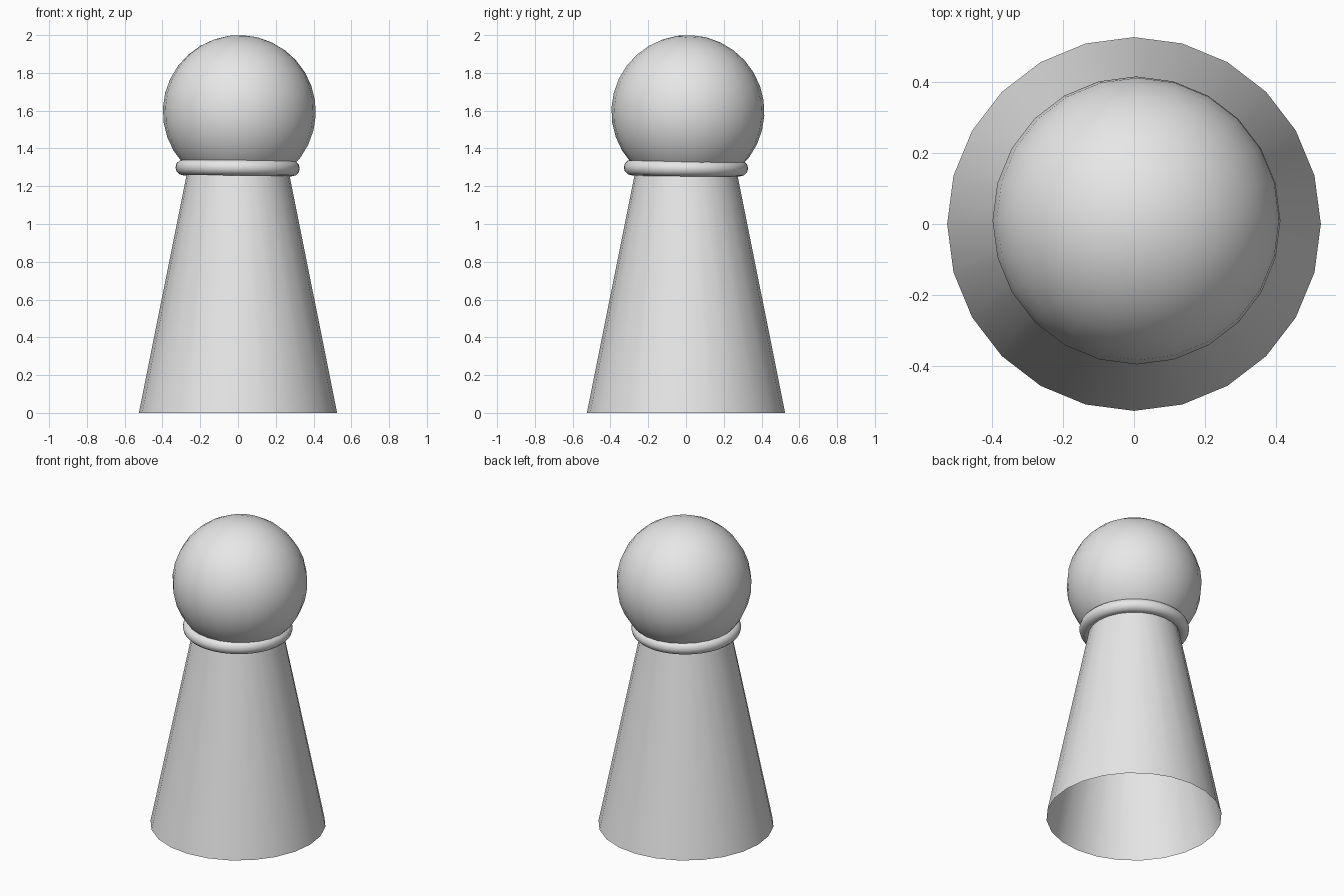
import bpy
import math

cube = bpy.data.objects.get("Cube")
if cube:
    bpy.data.objects.remove(cube, do_unlink=True)

# One plain grey for the whole pawn
grey = bpy.data.materials.new("plain_grey")
grey.use_nodes = True
colour = (0.8, 0.8, 0.8, 1)
grey.diffuse_color = colour
grey.node_tree.nodes["Principled BSDF"].inputs["Base Color"].default_value = colour


def finish(name):
    part = bpy.context.object
    part.name = name
    part.data.materials.append(grey)
    bpy.ops.object.shade_smooth_by_angle(angle=math.radians(40))
    return part


# Body: hollow tapered shell, open underneath
body_height = 1.3
bpy.ops.mesh.primitive_cone_add(
    vertices=24, radius1=0.525, radius2=0.264, depth=body_height,
    end_fill_type='NOTHING', location=(0, 0, body_height / 2))
finish("body")

# Collar: thin ring, tipped very slightly
bpy.ops.mesh.primitive_torus_add(
    major_segments=48, minor_segments=12, major_radius=0.287, minor_radius=0.042,
    location=(-0.002, 0, 1.297), rotation=(math.radians(-0.5), math.radians(0.5), 0))
finish("collar")

# Head: ball, sitting a touch off centre
bpy.ops.mesh.primitive_uv_sphere_add(
    segments=24, ring_count=16, radius=0.405,
    location=(0.007, 0.01, 1.595), rotation=(math.radians(-3), math.radians(3), 0))
finish("head")
